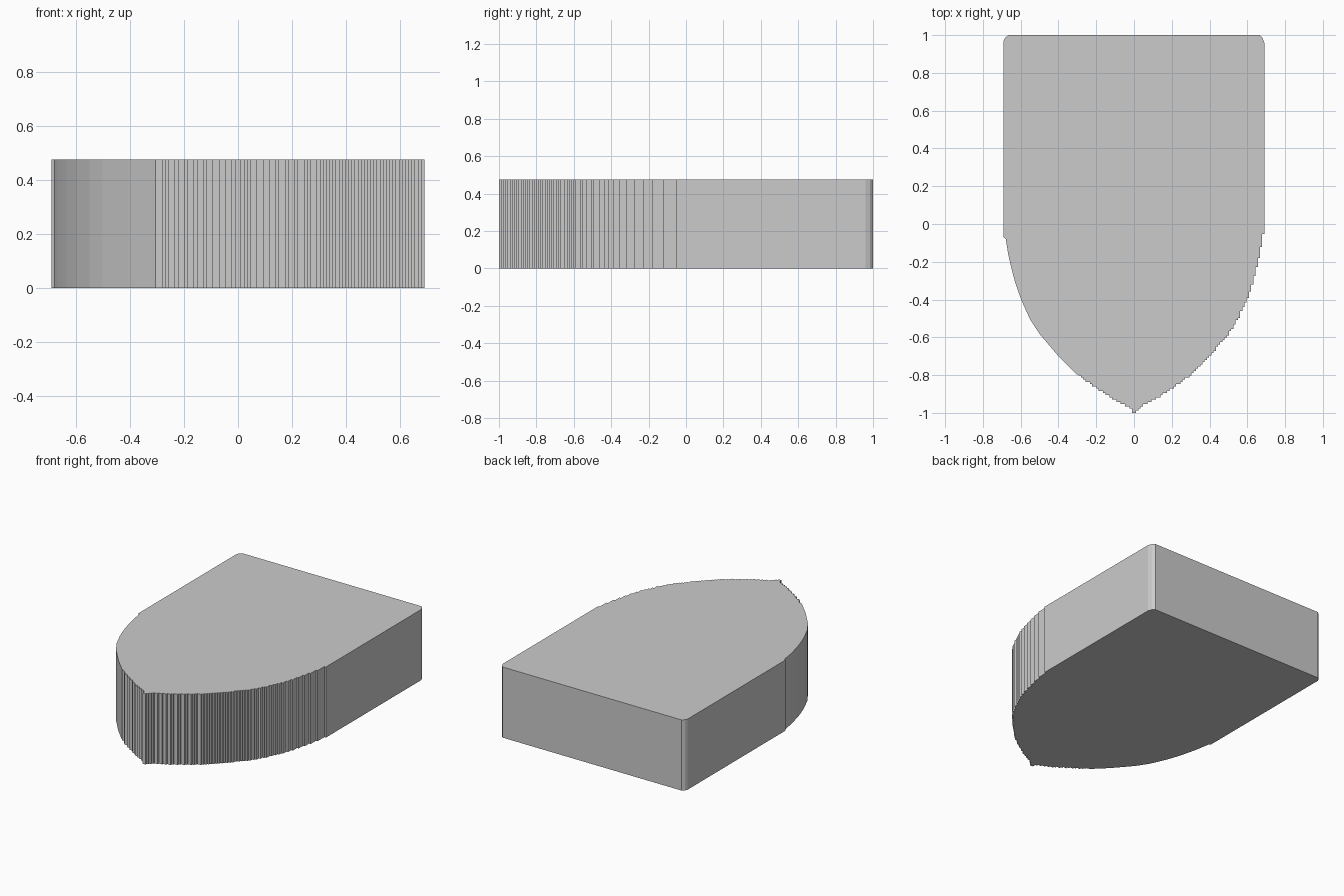
import bpy, bmesh

if "Cube" in bpy.data.objects:
    bpy.data.objects.remove(bpy.data.objects["Cube"])

HEIGHT = 0.475
STEP = 0.0117

# Half outline of the curved lower edge: (distance from centre, y)
CURVE = [(0.0, -1.0), (0.012, -0.995), (0.03, -0.97), (0.1, -0.935), (0.2, -0.872),
         (0.3, -0.8), (0.4, -0.7), (0.5, -0.582), (0.55, -0.505), (0.6, -0.395),
         (0.632, -0.3), (0.655, -0.21), (0.668, -0.15), (0.68, -0.07), (0.69, -0.02)]


def edge_y(x):
    for (x0, y0), (x1, y1) in zip(CURVE, CURVE[1:]):
        if x <= x1:
            return y0 + (y1 - y0) * (x - x0) / (x1 - x0)
    return CURVE[-1][1]


def snap(y):
    return -1 + round((y + 1) / STEP) * STEP


def add(points, p):
    if not points or abs(points[-1][0] - p[0]) + abs(points[-1][1] - p[1]) > 1e-4:
        points.append(p)


# Top edge with small clipped corners, then down the left side to the tip
outline = [(0.69, 0.96), (0.68, 0.985), (0.665, 1.0),
           (-0.665, 1.0), (-0.683, 0.985), (-0.69, 0.97), (-0.69, -0.07)]
for i in range(58, 0, -1):
    x = i * STEP
    y = snap(edge_y(x)) if x < 0.3 else edge_y(x)
    if x < 0.3:
        add(outline, (-x, outline[-1][1]))
    add(outline, (-x, y))
add(outline, (-STEP, -1.0))
add(outline, (STEP, -1.0))

# Fine stepped edge up the right side
for i in range(1, 59):
    x = i * STEP
    add(outline, (x, outline[-1][1]))
    add(outline, (x, snap(edge_y(x + STEP / 2))))
add(outline, (0.69, outline[-1][1]))

# Solid shield block
bm = bmesh.new()
face = bm.faces.new([bm.verts.new((x, y, 0)) for x, y in outline])
top = bmesh.ops.extrude_face_region(bm, geom=[face])["geom"]
bmesh.ops.translate(bm, vec=(0, 0, HEIGHT),
                    verts=[v for v in top if isinstance(v, bmesh.types.BMVert)])
bmesh.ops.recalc_face_normals(bm, faces=bm.faces)
mesh = bpy.data.meshes.new("shield_block")
bm.to_mesh(mesh)
bm.free()
bpy.context.collection.objects.link(bpy.data.objects.new("shield_block", mesh))
